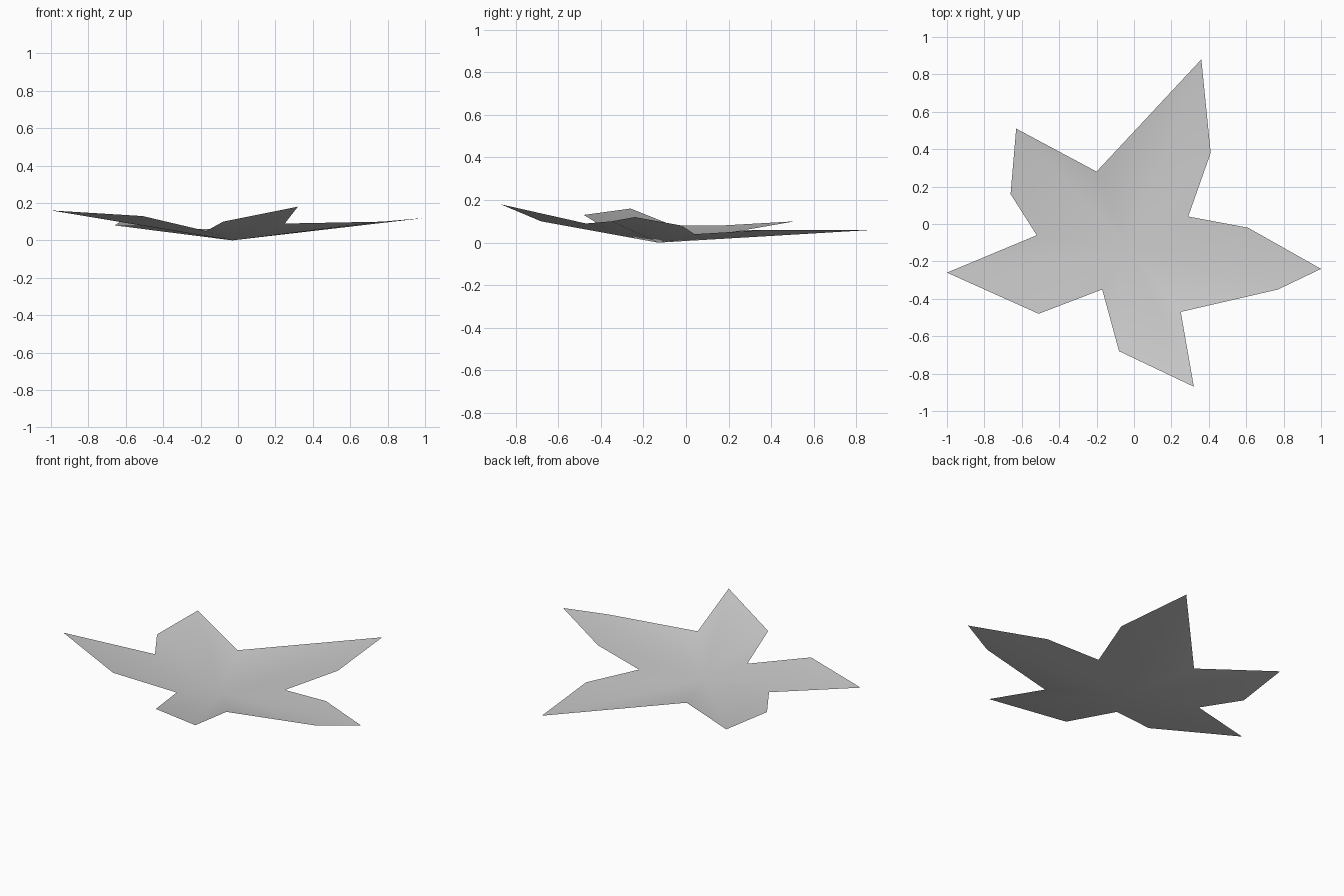
import bpy
import bmesh

# Remove the default cube if the scene has one
default_cube = bpy.data.objects.get("Cube")
if default_cube:
    bpy.data.objects.remove(default_cube, do_unlink=True)


def make_material(name, colour):
    material = bpy.data.materials.new(name)
    material.use_nodes = True
    material.diffuse_color = colour
    shader = next(node for node in material.node_tree.nodes
                  if node.type == "BSDF_PRINCIPLED")
    shader.inputs["Base Color"].default_value = colour
    shader.inputs["Roughness"].default_value = 0.8
    return material


def make_dished_sheet(name, centre, outline, material):
    """A thin sheet of triangles fanning from a low centre to the rim."""
    mesh = bpy.data.meshes.new(name)
    bm = bmesh.new()
    hub = bm.verts.new(centre)
    rim = [bm.verts.new(point) for point in outline]
    for here, following in zip(rim, rim[1:] + rim[:1]):
        face = bm.faces.new((hub, here, following))
        face.smooth = True
        face.normal_update()
        if face.normal.z < 0:
            face.normal_flip()
    bm.to_mesh(mesh)
    bm.free()
    mesh.materials.append(material)
    sheet = bpy.data.objects.new(name, mesh)
    bpy.context.scene.collection.objects.link(sheet)
    return sheet


# Each lobe runs clockwise from its first shoulder or tip to the notch after it
back_lobe = [(.36, .88, .06), (.41, .38, .06), (.29, .04, .04)]
left_lobe = [(.61, -.02, .08), (1, -.24, .12), (.77, -.35, .1), (.25, -.47, .09)]
front_lobe = [(.32, -.87, .18), (-.08, -.68, .1), (-.17, -.35, .05)]
right_lobe = [(-.51, -.48, .13), (-1, -.26, .16), (-.52, -.06, .08)]
rear_right_lobe = [(-.66, .16, .08), (-.63, .51, .1), (-.2, .28, .06)]

# Five-lobed leaf, curling up from its centre
leaf_grey = make_material("leaf grey", (.6, .6, .6, 1))
make_dished_sheet(
    "leaf", (-.03, -.13, 0),
    back_lobe + left_lobe + front_lobe + right_lobe + rear_right_lobe,
    leaf_grey)
